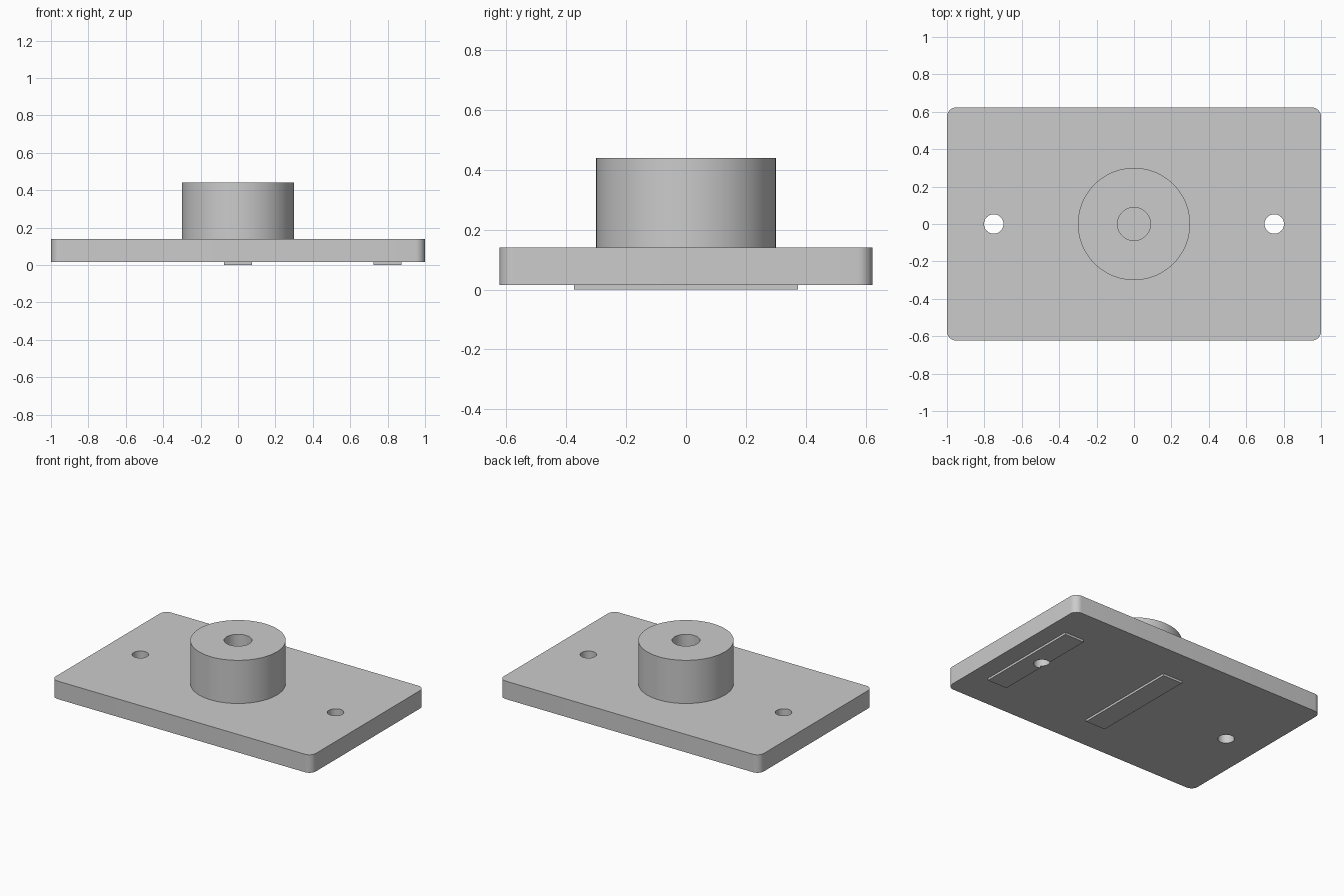
import bpy
import bmesh
from math import cos, sin, pi, radians

default = bpy.data.objects.get("Cube")
if default:
    bpy.data.objects.remove(default, do_unlink=True)

grey = bpy.data.materials.new("light grey")
grey.use_nodes = True
grey.diffuse_color = (0.6, 0.6, 0.6, 1)
grey.node_tree.nodes["Principled BSDF"].inputs["Base Color"].default_value = grey.diffuse_color

PLATE_BOTTOM, PLATE_TOP, BOSS_TOP = 0.015, 0.14, 0.44
HALF_X, HALF_Y, CORNER = 1.0, 0.623, 0.05
BOLT_X, BOLT_R = 0.75, 0.052


def prism(name, outline, z0, z1):
    """Extrude a flat outline from z0 to z1."""
    bm = bmesh.new()
    face = bm.faces.new([bm.verts.new((x, y, z0)) for x, y in outline])
    up = bmesh.ops.extrude_face_region(bm, geom=[face])["geom"]
    for v in up:
        if isinstance(v, bmesh.types.BMVert):
            v.co.z = z1
    bmesh.ops.recalc_face_normals(bm, faces=bm.faces)
    mesh = bpy.data.meshes.new(name)
    bm.to_mesh(mesh)
    bm.free()
    mesh.materials.append(grey)
    obj = bpy.data.objects.new(name, mesh)
    bpy.context.collection.objects.link(obj)
    return obj


def circle(cx, r, n=64):
    return [(cx + r * cos(2 * pi * i / n), r * sin(2 * pi * i / n)) for i in range(n)]


def rectangle(cx, hx, hy):
    return [(cx - hx, -hy), (cx + hx, -hy), (cx + hx, hy), (cx - hx, hy)]


def rounded_rectangle(hx, hy, r, steps=10):
    points = []
    for k, (sx, sy) in enumerate([(1, 1), (-1, 1), (-1, -1), (1, -1)]):
        for i in range(steps + 1):
            a = (k + i / steps) * pi / 2
            points.append((sx * (hx - r) + r * cos(a), sy * (hy - r) + r * sin(a)))
    return points


def cut(target, cutter):
    mod = target.modifiers.new(cutter.name, 'BOOLEAN')
    mod.operation = 'DIFFERENCE'
    mod.solver = 'EXACT'
    mod.object = cutter
    cutter.hide_render = True
    cutter.hide_viewport = True


# Solid parts
plate = prism("base_plate", rounded_rectangle(HALF_X, HALF_Y, CORNER), PLATE_BOTTOM, PLATE_TOP)
boss = prism("round_boss", circle(0, 0.3, 96), PLATE_TOP, BOSS_TOP)
centre_pad = prism("centre_pad", rectangle(0, 0.075, 0.375), 0, PLATE_BOTTOM)
left_pad = prism("left_pad", rectangle(0.8, 0.075, 0.375), 0, PLATE_BOTTOM)

# Smooth the round walls, keeping rims sharp
for obj in (plate, boss):
    bpy.ops.object.select_all(action='DESELECT')
    obj.select_set(True)
    bpy.context.view_layer.objects.active = obj
    bpy.ops.object.shade_smooth_by_angle(angle=radians(30))

# Bolt holes through the plate and left pad, and the blind bore in the boss
for side, sign in (("left", 1), ("right", -1)):
    hole = prism(side + "_bolt_hole_cutter", circle(sign * BOLT_X, BOLT_R, 48), -0.1, 0.3)
    cut(plate, hole)
    if sign > 0:
        cut(left_pad, hole)
bore = prism("bore_cutter", circle(0, 0.088), PLATE_TOP - 0.05, BOSS_TOP + 0.1)
cut(boss, bore)
